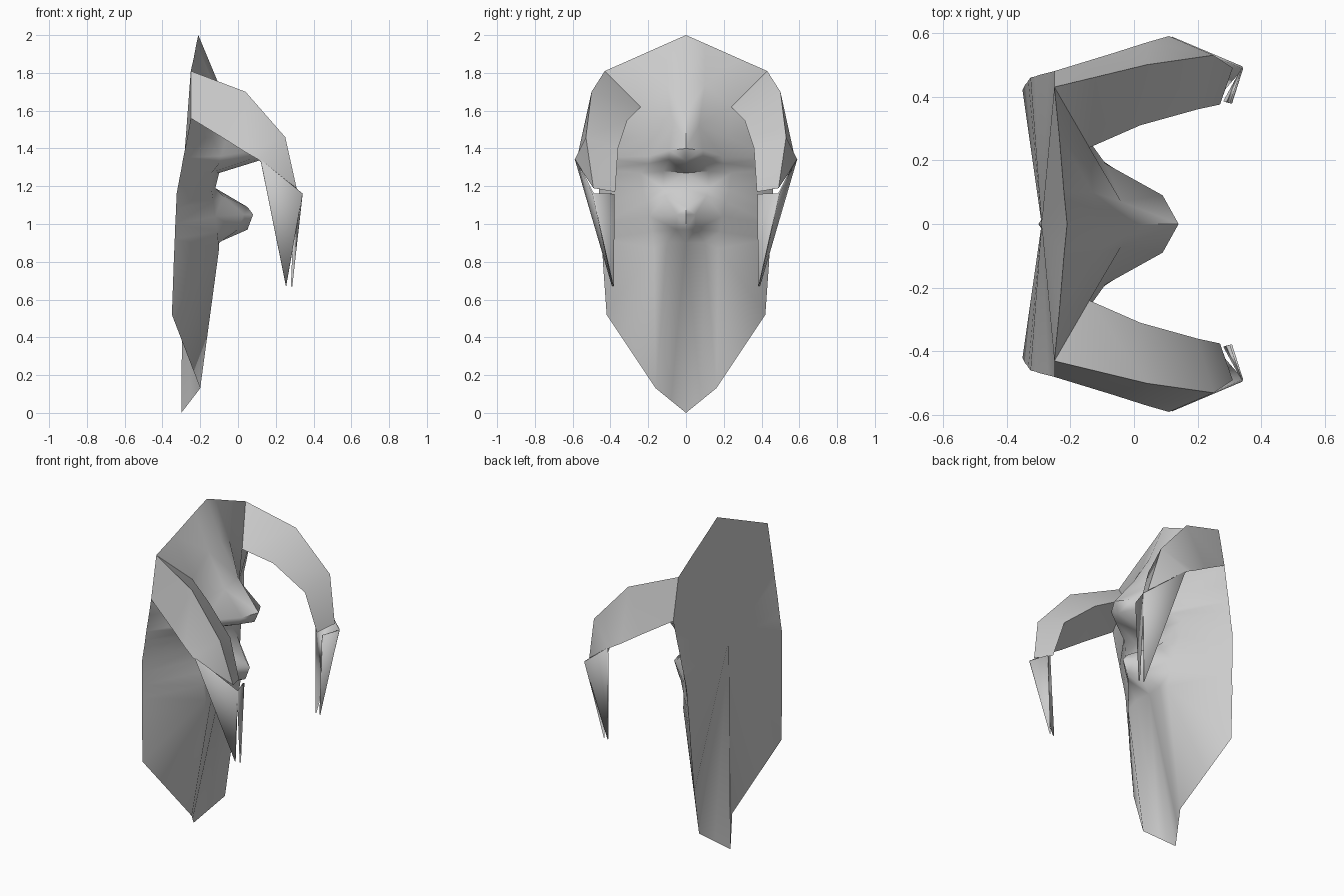
import bpy, bmesh, math

if "Cube" in bpy.data.objects:
    bpy.data.objects.remove(bpy.data.objects["Cube"])

grey = bpy.data.materials.new("stone grey")
grey.diffuse_color = (0.6, 0.6, 0.6, 1)
grey.use_nodes = True
grey.node_tree.nodes["Principled BSDF"].inputs["Base Color"].default_value = grey.diffuse_color


def make(name, faces, angle, thickness=0):
    """Mesh from faces given as point tuples on the +y half, mirrored to -y."""
    bm = bmesh.new()
    for s in (1, -1):
        for f in faces:
            pts = []
            for x, y, z in f:
                p = (x, y * s, z)
                if p not in pts:
                    pts.append(p)
            if len(pts) > 2:
                bm.faces.new([bm.verts.new(p) for p in pts[::s]])
    bmesh.ops.remove_doubles(bm, verts=bm.verts, dist=0.0005)
    bmesh.ops.triangulate(bm, faces=[f for f in bm.faces if len(f.verts) > 3])
    bmesh.ops.recalc_face_normals(bm, faces=bm.faces)
    me = bpy.data.meshes.new(name)
    bm.to_mesh(me)
    bm.free()
    me.materials.append(grey)
    ob = bpy.data.objects.new(name, me)
    bpy.context.collection.objects.link(ob)
    if thickness:
        mod = ob.modifiers.new("thickness", "SOLIDIFY")
        mod.thickness = thickness
    bpy.ops.object.select_all(action='DESELECT')
    ob.select_set(True)
    bpy.context.view_layer.objects.active = ob
    bpy.ops.object.shade_smooth_by_angle(angle=math.radians(angle))
    return ob


def loft(rows):
    """Quads between neighbouring rows of points."""
    return [(a[i], a[i + 1], b[i + 1], b[i])
            for a, b in zip(rows, rows[1:]) for i in range(len(a) - 1)]


# Mask: vertical profiles from the centre line out to the rim, top to bottom
centre = [(-.21, 0, 2), (-.11, 0, 1.76), (0, 0, 1.58), (.14, 0, 1.40),
          (.11, 0, 1.335), (-.10, 0, 1.27), (-.12, 0, 1.19), (.05, 0, 1.09),
          (.08, 0, 1.05), (.05, 0, .97), (-.11, 0, .90), (-.30, 0, 0)]
inner = [(-.22, .10, 1.956), (-.13, .10, 1.74), (-.04, .07, 1.52), (.09, .09, 1.39),
         (.06, .09, 1.34), (-.12, .12, 1.28), (-.12, .12, 1.19), (-.08, .11, 1.15),
         (.03, .05, 1.05), (0, .05, .97), (-.10, .10, .90), (-.25, .08, .065)]
cheek = [(-.235, .28, 1.876), (-.14, .24, 1.62), (-.14, .22, 1.46), (-.09, .19, 1.36),
         (-.10, .20, 1.32), (-.14, .24, 1.27), (-.14, .23, 1.18), (-.13, .21, 1.12),
         (-.12, .19, 1.04), (-.11, .18, .96), (-.10, .17, .87), (-.20, .16, .13)]
rim = [(-.25, .43, 1.81), (-.25, .48, 1.56), (-.27, .475, 1.45), (-.29, .47, 1.35),
       (-.30, .467, 1.29), (-.31, .463, 1.24), (-.325, .46, 1.16), (-.328, .455, 1.08),
       (-.332, .45, 1.0), (-.335, .445, .92), (-.34, .44, .80), (-.35, .42, .52)]
cols = [centre, inner, cheek, rim]
faces = loft(cols)
# Shallow hollow back, fanned to a point on the centre line
edge = [c[0] for c in cols] + rim[1:] + [c[-1] for c in cols[2::-1]]
hub = (-.29, 0, 1.28)
faces += [(a, b, hub) for a, b in zip(edge, edge[1:])]
make("mask", faces, 60)

# Horns: triangular sections of ridge, inner edge and lower outer edge
sections = [
    [(-.25, .43, 1.81), (-.14, .24, 1.62), (-.25, .48, 1.56)],
    [(.04, .50, 1.70), (.02, .31, 1.55), (-.07, .535, 1.45)],
    [(.25, .53, 1.46), (.20, .36, 1.40), (.04, .57, 1.38)],
    [(.31, .49, 1.19), (.27, .375, 1.17), (.11, .59, 1.34)],
]
faces = loft([s + s[:1] for s in sections])
faces += [tuple(sections[0]), tuple(sections[-1])]
make("horns", faces, 50)

# Horn tips: two thin tapering plates on each side
corner = (.34, .495, 1.16)
make("horn_tips", [((.12, .588, 1.34), corner, (.255, .392, .67)),
                   (corner, (.30, .38, 1.16), (.28, .385, .67))], 30, 0.008)
